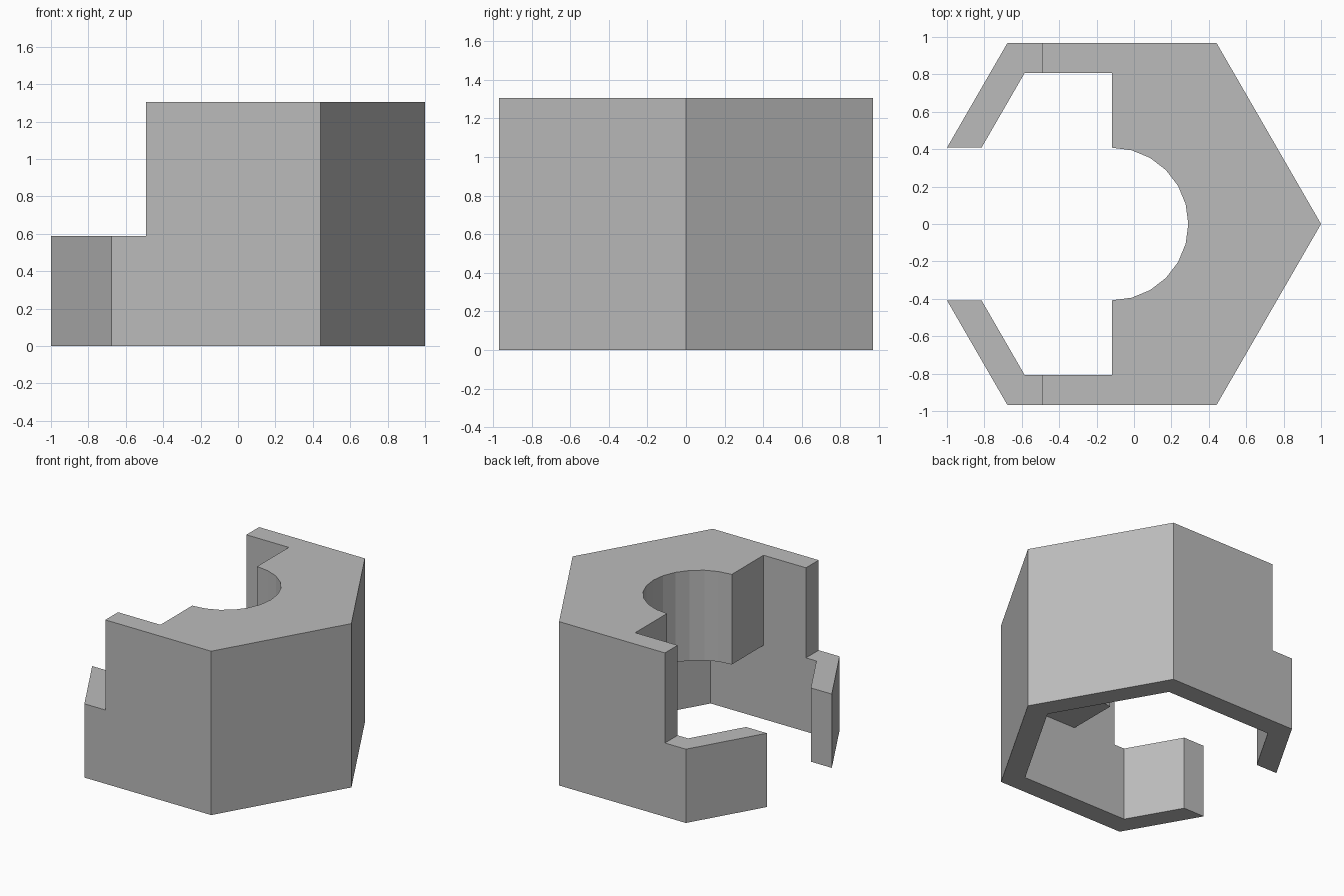
import bpy, bmesh, math

cube = bpy.data.objects.get("Cube")
if cube:
    bpy.data.objects.remove(cube, do_unlink=True)

HEIGHT, STEP = 1.306, 0.588      # full height, height of arms and lower cavity
MOUTH = 0.408                    # half width of the mouth, also the bore radius
R_OUT = 1 + MOUTH / (2 * math.sqrt(3))
CX = 1 - R_OUT                   # hexagon axis
R_IN = R_OUT - 0.16 / math.cos(math.pi / 6)
STEP_X = -0.492


def polar(radius, degrees):
    a = math.radians(degrees)
    return (CX + radius * math.cos(a), radius * math.sin(a))


def prism(name, outline, z0, z1):
    """Extrude a counter-clockwise outline from z0 to z1."""
    bm = bmesh.new()
    face = bm.faces.new([bm.verts.new((x, y, z0)) for x, y in outline])
    top = bmesh.ops.extrude_face_region(bm, geom=[face])["geom"]
    bmesh.ops.translate(bm, vec=(0, 0, z1 - z0),
                        verts=[v for v in top if isinstance(v, bmesh.types.BMVert)])
    bmesh.ops.recalc_face_normals(bm, faces=bm.faces)
    mesh = bpy.data.meshes.new(name)
    bm.to_mesh(mesh)
    bm.free()
    obj = bpy.data.objects.new(name, mesh)
    bpy.context.collection.objects.link(obj)
    return obj


def cut(target, cutter):
    cutter.hide_render = True
    mod = target.modifiers.new(cutter.name, "BOOLEAN")
    mod.operation, mod.solver, mod.object = "DIFFERENCE", "EXACT", cutter
    bpy.context.view_layer.objects.active = target
    bpy.ops.object.modifier_apply(modifier=mod.name)
    bpy.data.objects.remove(cutter, do_unlink=True)


# Hexagonal body
body = prism("hexagonal_housing", [polar(R_OUT, i * 60) for i in range(6)], 0, HEIGHT)

# Through opening: mouth, wide pocket and round bore in one outline
corner = polar(R_IN, 120)
tip_x = CX - R_IN + MOUTH / math.sqrt(3)
upper = [(CX, corner[1]), corner, (tip_x, MOUTH), (-1.5, MOUTH)]
bore = [polar(MOUTH, a) for a in range(-90, 91, 15)]
lower = [(x, -y) for x, y in reversed(upper)]
cut(body, prism("opening_cutter", lower + bore + upper, -0.2, HEIGHT + 0.2))

# Hollow underside below the solid block
cavity = [polar(R_IN, a) for a in (-60, 0, 60)]
cavity += [(CX - 0.1, cavity[2][1]), (CX - 0.1, cavity[0][1])]
cut(body, prism("cavity_cutter", cavity, -0.2, STEP))

# Lowered arms
box = [(-1.5, -1.5), (STEP_X, -1.5), (STEP_X, 1.5), (-1.5, 1.5)]
cut(body, prism("step_cutter", box, STEP, HEIGHT + 0.2))

# Plain grey finish
grey = bpy.data.materials.new("grey")
grey.use_nodes = True
colour = (0.5, 0.5, 0.5, 1)
grey.diffuse_color = colour
grey.node_tree.nodes["Principled BSDF"].inputs["Base Color"].default_value = colour
body.data.materials.clear()
body.data.materials.append(grey)
for p in body.data.polygons:
    p.material_index = 0
    p.use_smooth = False
